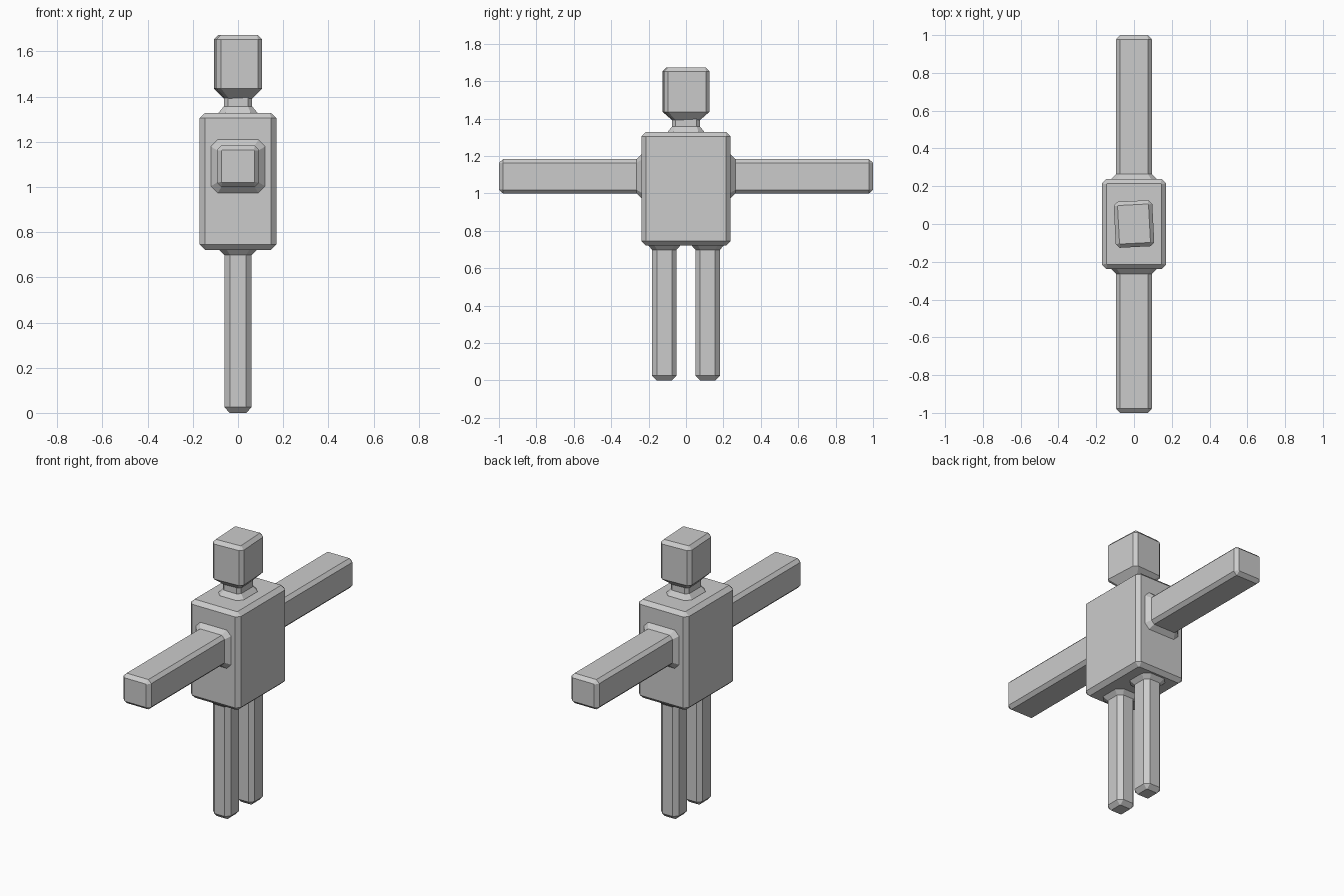
import bpy, bmesh, math


def loft(name, sections, place, turn=0):
    """Loft chamfered rectangles (half a, half b, chamfer, t) along t."""
    bm = bmesh.new()
    rings = []
    for a, b, c, t in sections:
        pts = [(a, b - c), (a - c, b), (c - a, b), (-a, b - c),
               (-a, c - b), (c - a, -b), (a - c, -b), (a, c - b)]
        rings.append([bm.verts.new(place(u, v, t)) for u, v in pts])
    for r0, r1 in zip(rings, rings[1:]):
        for i in range(8):
            j = (i + 1) % 8
            bm.faces.new((r0[i], r0[j], r1[j], r1[i]))
    bm.faces.new(rings[0])
    bm.faces.new(rings[-1])
    bmesh.ops.recalc_face_normals(bm, faces=bm.faces[:])
    mesh = bpy.data.meshes.new(name)
    bm.to_mesh(mesh)
    bm.free()
    obj = bpy.data.objects.new(name, mesh)
    obj.rotation_euler.z = math.radians(turn)
    bpy.context.collection.objects.link(obj)
    return obj


def upright(u, v, t):
    return (u, v, t)


# Torso block with chamfered edges
loft("torso", [(0.145, 0.215, 0.004, 0.722), (0.17, 0.238, 0.023, 0.745),
               (0.17, 0.238, 0.023, 1.305), (0.145, 0.215, 0.004, 1.328)], upright)

# Neck, flaring into the shoulders
loft("neck", [(0.088, 0.1, 0.03, 1.32), (0.085, 0.097, 0.03, 1.33),
              (0.062, 0.075, 0.018, 1.357), (0.062, 0.075, 0.018, 1.40)], upright)

# Head, turned slightly to one side
loft("head", [(0.06, 0.073, 0.015, 1.392), (0.102, 0.122, 0.02, 1.436),
              (0.102, 0.122, 0.02, 1.652), (0.082, 0.102, 0.003, 1.673)], upright, 3)

for side, s in (("left", 1), ("right", -1)):
    # Arm, flaring where it meets the torso
    loft(side + "_arm", [(0.12, 0.118, 0.03, 0.22), (0.12, 0.118, 0.03, 0.238),
                         (0.094, 0.092, 0.02, 0.264), (0.094, 0.092, 0.02, 0.978),
                         (0.074, 0.072, 0.003, 1.0)],
         lambda u, v, t: (u, s * t, 1.091 + v))
    # Leg, flaring where it meets the torso
    loft(side + "_leg", [(0.037, 0.04, 0.003, 0.0), (0.06, 0.065, 0.025, 0.025),
                         (0.06, 0.065, 0.025, 0.698), (0.085, 0.088, 0.035, 0.723),
                         (0.085, 0.088, 0.035, 0.74)],
         lambda u, v, t: (u, s * (0.116 + v), t))
